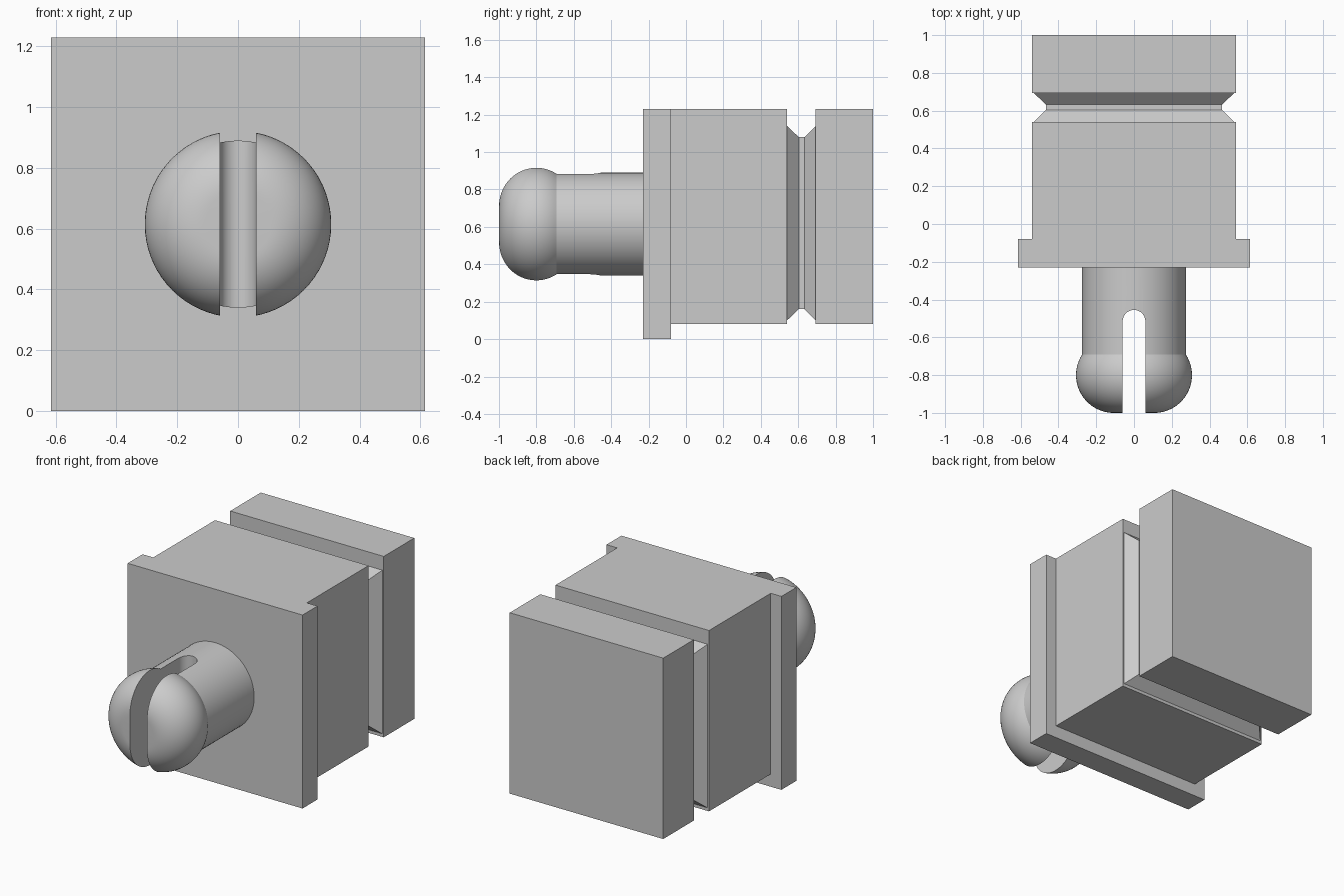
import bpy, bmesh, math

if "Cube" in bpy.data.objects:
    bpy.data.objects.remove(bpy.data.objects["Cube"], do_unlink=True)

grey = bpy.data.materials.new("plain grey")
grey.use_nodes = True
grey.diffuse_color = (0.6, 0.6, 0.6, 1)
grey.node_tree.nodes["Principled BSDF"].inputs["Base Color"].default_value = (0.6, 0.6, 0.6, 1)

PIN_Z = 0.615


def loft(name, rings, closed=False):
    """Skin a list of equal-length point rings and cap both ends."""
    bm = bmesh.new()
    loops = [[bm.verts.new(p) for p in ring] for ring in rings]
    n = len(loops[0])
    for a, b in zip(loops, loops[1:]):
        for i in range(n):
            j = (i + 1) % n
            bm.faces.new((a[i], a[j], b[j], b[i]))
    bm.faces.new(loops[0])
    bm.faces.new(loops[-1])
    bmesh.ops.recalc_face_normals(bm, faces=bm.faces)
    mesh = bpy.data.meshes.new(name)
    bm.to_mesh(mesh)
    bm.free()
    mesh.materials.append(grey)
    obj = bpy.data.objects.new(name, mesh)
    bpy.context.collection.objects.link(obj)
    return obj


def rect(y, half, low, high):
    return [(-half, y, low), (half, y, low), (half, y, high), (-half, y, high)]


def circle(y, r, n=72):
    angles = [2 * math.pi * i / n for i in range(n)]
    return [(r * math.cos(a), y, PIN_Z + r * math.sin(a)) for a in angles]


# Square front flange
loft("flange", [rect(y, 0.615, 0, 1.23) for y in (-0.23, -0.08)])

# Block with a V-sided groove running all the way round
outer, lip, neck = (0.54, 0.08, 1.23), (0.53, 0.1, 1.14), (0.467, 0.16, 1.08)
loft("grooved_block", [
    rect(-0.08, *outer), rect(0.54, *outer),
    rect(0.54, *lip), rect(0.603, *neck), rect(0.633, *neck), rect(0.693, *lip),
    rect(0.693, *outer), rect(1.0, *outer)])

# Round pin whose head has a rounded rim and a flat tip
shaft_r, fillet, core = 0.275, 0.2, 0.107
end = math.pi - math.acos(0) + math.acos((shaft_r - core) / fillet)
rings = []
for i in range(25):
    a = end * i / 24
    rings.append(circle(-0.8 - fillet * math.cos(a), core + fillet * math.sin(a)))
rings.append(circle(-0.23, shaft_r))
pin = loft("slotted_pin", rings)

# Vertical slot with a round inner end
slot_r = 0.06
arc = [math.pi * i / 24 for i in range(25)]
outline = [(slot_r * math.cos(a), -0.515 + slot_r * math.sin(a)) for a in arc]
outline += [(-slot_r, -1.2), (slot_r, -1.2)]
cutter = loft("slot_cutter", [[(x, y, z) for x, y in outline] for z in (0.1, 1.1)])
cutter.hide_render = True

cut = pin.modifiers.new("slot", 'BOOLEAN')
cut.operation = 'DIFFERENCE'
cut.solver = 'EXACT'
cut.object = cutter
bpy.ops.object.select_all(action='DESELECT')
pin.select_set(True)
bpy.context.view_layer.objects.active = pin
bpy.ops.object.modifier_apply(modifier=cut.name)
bpy.data.objects.remove(cutter, do_unlink=True)
bpy.ops.object.shade_smooth_by_angle(angle=math.radians(30))
